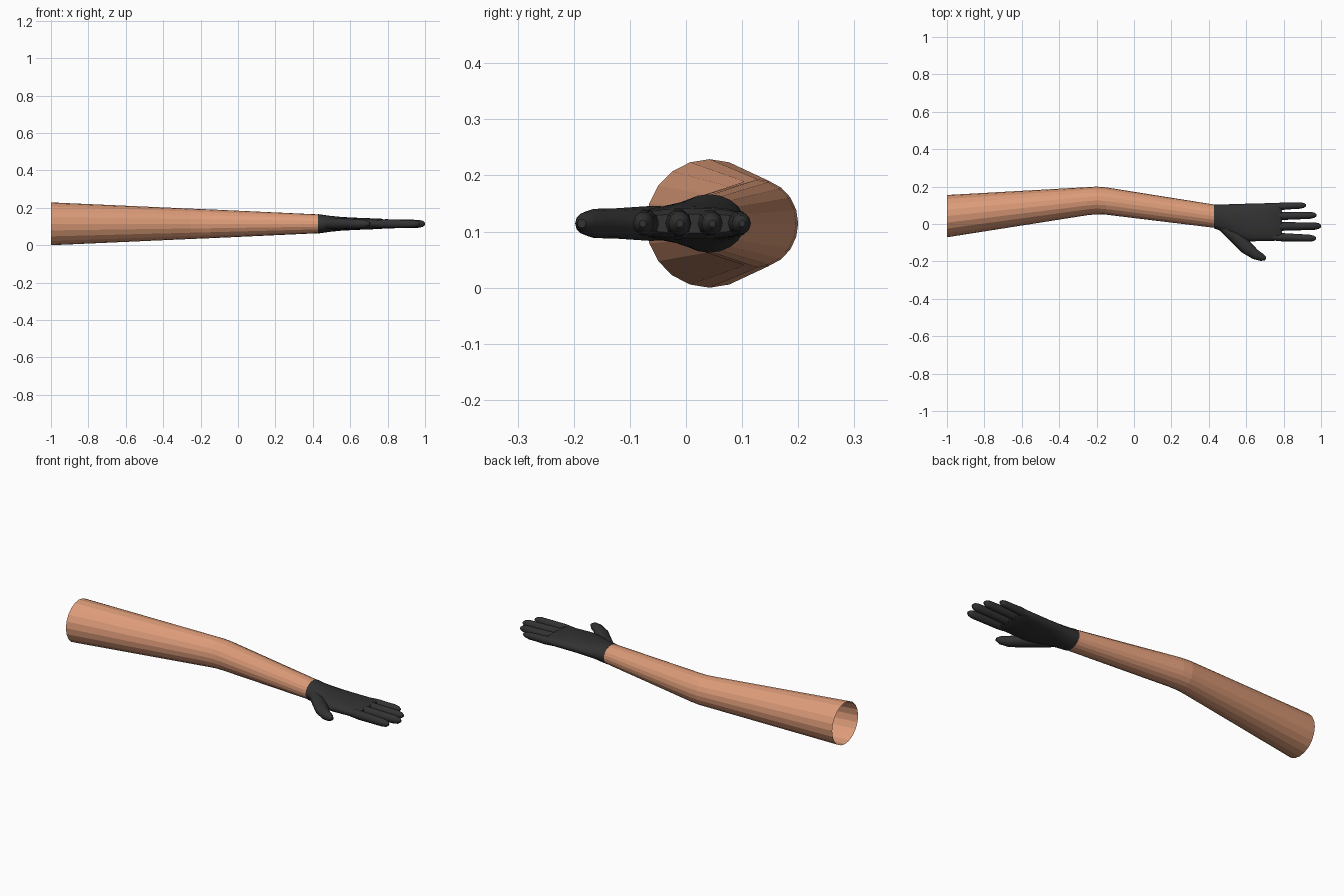
import bpy, bmesh, math

if "Cube" in bpy.data.objects:
    bpy.data.objects.remove(bpy.data.objects["Cube"], do_unlink=True)

Z0 = 0.1145  # height of the arm's centre line


def material(name, rgb):
    m = bpy.data.materials.new(name)
    m.use_nodes = True
    m.diffuse_color = (*rgb, 1)
    b = m.node_tree.nodes["Principled BSDF"]
    b.inputs["Base Color"].default_value = (*rgb, 1)
    b.inputs["Roughness"].default_value = 0.8
    return m


skin = material("skin", (0.72, 0.33, 0.19))
glove = material("dark glove", (0.032, 0.032, 0.032))


def spow(v, p):
    return math.copysign(abs(v) ** p, v)


def loft(name, rings, mat, sides, follow=False, capped=True, smooth=True):
    """Skin rings of (x, y, half width, half height, squareness power).
    Rings face +x, or follow the path direction when asked."""
    bm = bmesh.new()
    loops = []
    for k, (x, y, w, h, p) in enumerate(rings):
        tx, ty = 1.0, 0.0
        if follow:
            a, b = rings[max(k - 1, 0)], rings[min(k + 1, len(rings) - 1)]
            d = math.hypot(b[0] - a[0], b[1] - a[1])
            tx, ty = (b[0] - a[0]) / d, (b[1] - a[1]) / d
        loop = []
        for i in range(sides):
            t = 2 * math.pi * i / sides
            u, v = w * spow(math.cos(t), p), h * spow(math.sin(t), p)
            loop.append(bm.verts.new((x - ty * u, y + tx * u, Z0 + v)))
        loops.append(loop)
    for r0, r1 in zip(loops, loops[1:]):
        for i in range(sides):
            j = (i + 1) % sides
            bm.faces.new((r0[i], r0[j], r1[j], r1[i]))
    if capped:
        bm.faces.new(loops[0][::-1])
        bm.faces.new(loops[-1])
    mesh = bpy.data.meshes.new(name)
    bm.to_mesh(mesh)
    bm.free()
    mesh.materials.append(mat)
    obj = bpy.data.objects.new(name, mesh)
    bpy.context.collection.objects.link(obj)
    if smooth:
        bpy.ops.object.select_all(action='DESELECT')
        obj.select_set(True)
        bpy.context.view_layer.objects.active = obj
        bpy.ops.object.shade_smooth_by_angle(angle=math.radians(40))
    return obj


# Bare arm: open tube with a softened elbow
loft("arm", [
    (-1.00, 0.042, 0.113, 0.1145, 1),
    (-0.25, 0.122, 0.075, 0.081, 1),
    (-0.20, 0.126, 0.074, 0.079, 1),
    (-0.15, 0.123, 0.073, 0.077, 1),
    (0.435, 0.041, 0.062, 0.050, 1),
], skin, 20, capped=False, smooth=False)

# Glove cuff and palm, flattening towards the knuckles
loft("glove_palm", [
    (0.428, 0.041, 0.064, 0.052, 1.0),
    (0.49, 0.029, 0.076, 0.043, 0.95),
    (0.55, 0.016, 0.091, 0.037, 0.9),
    (0.62, 0.008, 0.101, 0.033, 0.85),
    (0.70, 0.010, 0.101, 0.030, 0.8),
    (0.77, 0.012, 0.101, 0.027, 0.75),
    (0.79, 0.012, 0.097, 0.017, 0.75),
], glove, 20)

# Four fingers: base y, tip x, tip y, half width
fingers = {
    "little_finger": (0.092, 0.920, 0.100, 0.018),
    "ring_finger": (0.042, 0.975, 0.047, 0.020),
    "middle_finger": (-0.014, 1.000, -0.011, 0.021),
    "index_finger": (-0.068, 0.973, -0.077, 0.020),
}
for name, (y0, x1, y1, w) in fingers.items():
    x0 = 0.72
    rings = []
    for x, s in ((x0, 0.9), (0.79, 1.1), (x1 - 0.09, 1.0), (x1 - 0.035, 0.95),
                 (x1 - 0.012, 0.72), (x1, 0.3)):
        f = (x - x0) / (x1 - x0)
        rings.append((x, y0 + (y1 - y0) * f, w * s, w * s * 1.12, 1))
    loft(name, rings, glove, 10)

# Thumb with its thick root
loft("thumb", [
    (0.47, -0.010, 0.026, 0.030, 1),
    (0.54, -0.065, 0.036, 0.031, 1),
    (0.60, -0.125, 0.036, 0.027, 1),
    (0.65, -0.164, 0.027, 0.026, 1),
    (0.685, -0.179, 0.020, 0.020, 1),
    (0.705, -0.186, 0.008, 0.008, 1),
], glove, 12, follow=True)
